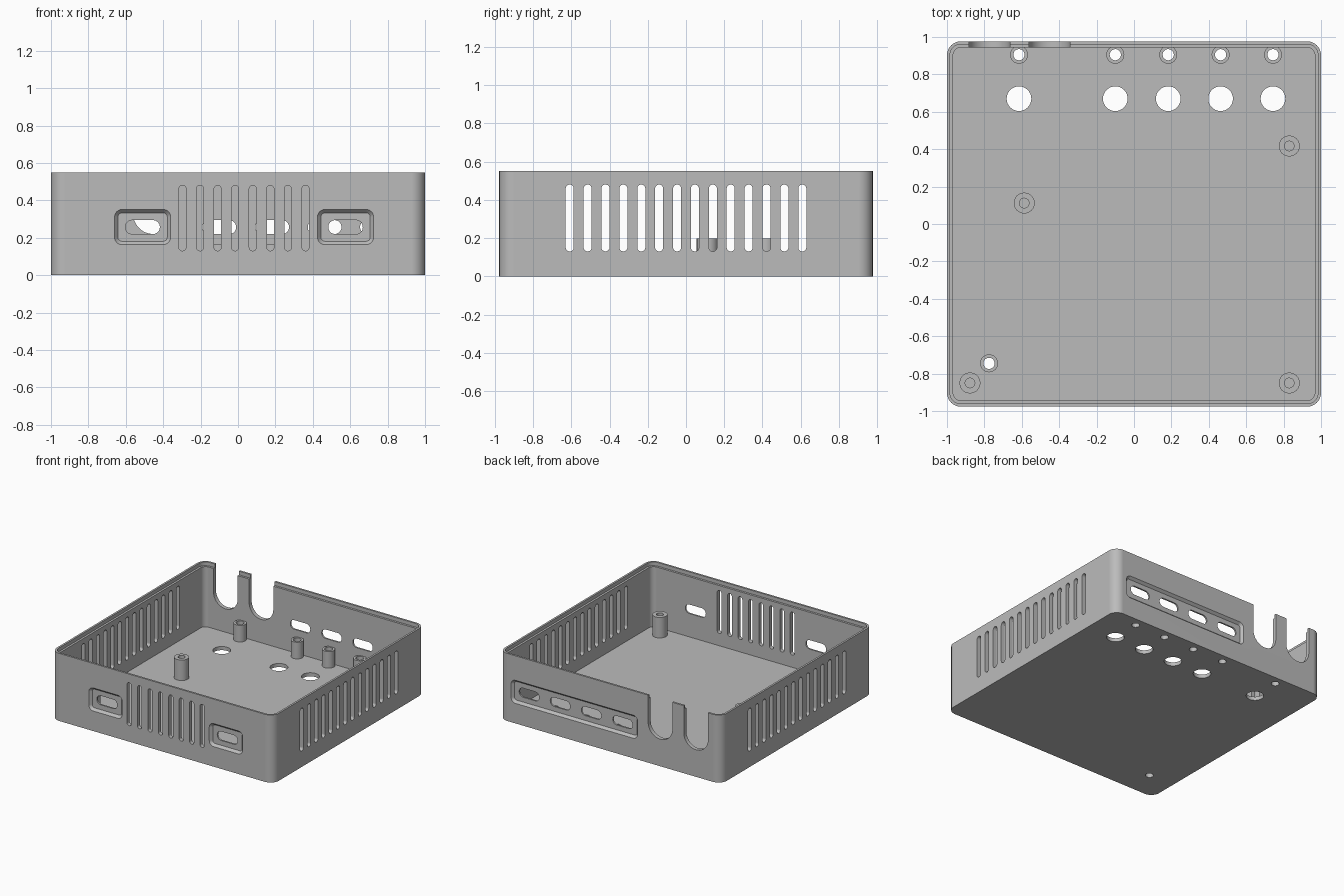
import bpy, bmesh
from math import sin, cos, pi

cube = bpy.data.objects.get("Cube")
if cube:
    bpy.data.objects.remove(cube)

HX, HY, TOP, FLOOR = 1.0, 0.977, 0.55, 0.03
WALL, LIP, LEDGE, RADIUS = 0.033, 0.016, 0.03, 0.075

grey = bpy.data.materials.new("plain grey")
grey.use_nodes = True
grey.diffuse_color = (0.5, 0.5, 0.5, 1)
grey.node_tree.nodes["Principled BSDF"].inputs["Base Color"].default_value = (0.5, 0.5, 0.5, 1)


def rounded(cx, cy, hx, hy, r, steps=8):
    """Outline of a rounded rectangle; r equal to a half size gives a slot or circle."""
    pts = []
    for i, (sx, sy) in enumerate([(1, 1), (-1, 1), (-1, -1), (1, -1)]):
        for k in range(steps + 1):
            a = (i + k / steps) * pi / 2
            pts.append((cx + sx * (hx - r) + r * cos(a), cy + sy * (hy - r) + r * sin(a)))
    return pts


def place(outline, axis, depth):
    """Lift a 2D outline into a plane across the given axis."""
    if axis == "x":
        return [(depth, u, v) for u, v in outline]
    if axis == "y":
        return [(u, depth, v) for u, v in outline]
    return [(u, v, depth) for u, v in outline]


def loft(bm, rings):
    """Join successive rings with quads and cap both ends."""
    loops = [[bm.verts.new(p) for p in ring] for ring in rings]
    n = len(loops[0])
    for a, b in zip(loops, loops[1:]):
        for i in range(n):
            j = (i + 1) % n
            bm.faces.new((a[i], a[j], b[j], b[i]))
    bm.faces.new(loops[0])
    bm.faces.new(loops[-1])


def prism(bm, outline, axis, start, end):
    loft(bm, [place(outline, axis, start), place(outline, axis, end)])


def finish(name, bm):
    bmesh.ops.remove_doubles(bm, verts=bm.verts, dist=1e-5)
    bmesh.ops.recalc_face_normals(bm, faces=bm.faces)
    mesh = bpy.data.meshes.new(name)
    bm.to_mesh(mesh)
    bm.free()
    mesh.materials.append(grey)
    obj = bpy.data.objects.new(name, mesh)
    bpy.context.collection.objects.link(obj)
    return obj


def activate(obj):
    bpy.ops.object.select_all(action="DESELECT")
    obj.select_set(True)
    bpy.context.view_layer.objects.active = obj


def cut(obj, bm):
    cutter = finish("cutter", bm)
    cutter.hide_render = True
    mod = obj.modifiers.new("cut", "BOOLEAN")
    mod.operation, mod.solver, mod.object = "DIFFERENCE", "EXACT", cutter
    activate(obj)
    bpy.ops.object.modifier_apply(modifier=mod.name)
    bpy.data.objects.remove(cutter)


def smooth(obj):
    activate(obj)
    bpy.ops.object.shade_smooth_by_angle(angle=pi / 6)
    mod = obj.modifiers.new("even shading", "WEIGHTED_NORMAL")
    mod.keep_sharp = True


# Open tray with a thin outer lip round the rim
def shell(inset, z):
    return place(rounded(0, 0, HX - inset, HY - inset, RADIUS - inset), "z", z)


bm = bmesh.new()
loft(bm, [shell(0, 0), shell(0, TOP), shell(LIP, TOP), shell(LIP, TOP - LEDGE),
          shell(WALL, TOP - LEDGE), shell(WALL, FLOOR)])
case = finish("case", bm)

# Vents on the sides and front, and dished recesses round the ports
PORT_Z = 0.257
FRONT_PORTS = [-0.51, 0.575]
BACK_PORTS = [-0.1, 0.183, 0.463, 0.743]


def recess(bm, cx, half, side):
    rings = []
    for grow, depth in [(0.005, 0.005), (0, 0), (-0.018, -0.02)]:
        outline = rounded(cx, PORT_Z, half + grow, 0.094 + grow, 0.04 + grow)
        rings.append(place(outline, "y", side * (HY + depth)))
    loft(bm, rings)


bm = bmesh.new()
for i in range(14):
    prism(bm, rounded((i - 6.5) * 0.0936, 0.305, 0.021, 0.175, 0.021), "x", -1.1, 1.1)
for i in range(8):
    prism(bm, rounded(-0.297 + i * 0.094, 0.305, 0.019, 0.175, 0.019), "y", -1.1, -0.9)
for x in FRONT_PORTS:
    recess(bm, x, 0.15, -1)
recess(bm, sum(BACK_PORTS) / 4, 0.57, 1)
cut(case, bm)

# Port slots, cable notches and floor holes
REAR_X = [-0.615] + BACK_PORTS
THROUGH = [(x, 0.905) for x in REAR_X] + [(-0.775, -0.745)]
BORE = 0.03
bm = bmesh.new()
for x in FRONT_PORTS:
    prism(bm, rounded(x, PORT_Z, 0.092, 0.037, 0.036), "y", -1.1, -0.9)
for x in BACK_PORTS:
    prism(bm, rounded(x, PORT_Z, 0.09, 0.037, 0.036), "y", 0.9, 1.1)
for x in (-0.773, -0.452):
    prism(bm, rounded(x, 0.56, 0.109, 0.34, 0.109, 12), "y", 0.9, 1.1)
for x in REAR_X:
    prism(bm, rounded(x, 0.67, 0.066, 0.066, 0.066), "z", -0.1, 0.1)
for x, y in THROUGH:
    prism(bm, rounded(x, y, BORE, BORE, BORE), "z", -0.1, 0.1)
cut(case, bm)
smooth(case)


# Screw posts: hollow through ones and blind ones
def post(name, x, y, outer, inner, top, through):
    bm = bmesh.new()
    low = FLOOR - 0.005

    def ring(r, z):
        return place(rounded(x, y, r, r, r, 6), "z", z)

    loft(bm, [ring(outer, low), ring(outer, top), ring(inner, top),
              ring(inner, low if through else FLOOR + 0.01)])
    if through:
        caps = [f for f in bm.faces if len(f.verts) > 4]
        bmesh.ops.delete(bm, geom=caps, context="FACES_ONLY")
    smooth(finish(name, bm))


for i, (x, y) in enumerate(THROUGH):
    post(f"through_post_{i + 1}", x, y, 0.048, BORE, 0.165, True)
for i, (x, y) in enumerate([(0.83, 0.417), (-0.587, 0.112), (-0.877, -0.85), (0.83, -0.85)]):
    post(f"blind_post_{i + 1}", x, y, 0.056, 0.026, 0.197, False)
